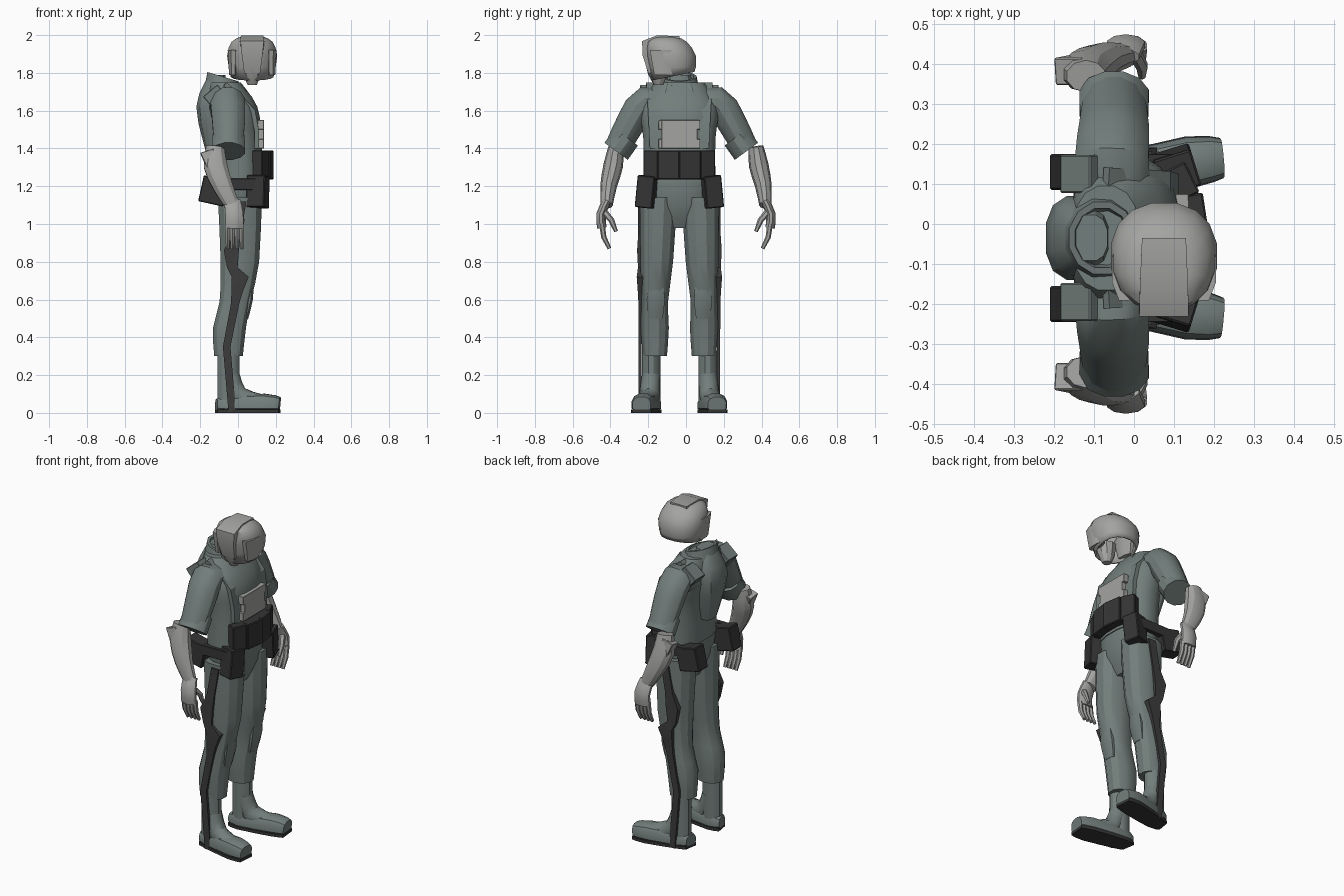
import bpy, bmesh, math
from mathutils import Vector, Matrix

cube = bpy.data.objects.get("Cube")
if cube:
    bpy.data.objects.remove(cube)

BODY = -0.035    # y of the body's centre plane
SLEEVE = -0.025  # y of the centre between the sleeves
HEAD = Vector((0.075, -0.08, 0))


def material(name, red, green, blue):
    mat = bpy.data.materials.new(name)
    mat.use_nodes = True
    colour = (red, green, blue, 1)
    mat.diffuse_color = colour
    shader = mat.node_tree.nodes["Principled BSDF"]
    shader.inputs["Base Color"].default_value = colour
    shader.inputs["Roughness"].default_value = 0.8
    return mat


CLOTH = material("grey green cloth", 0.17, 0.21, 0.2)
LIGHT = material("light grey", 0.37, 0.37, 0.36)
DARK = material("dark gear", 0.035, 0.035, 0.035)
STRAP = material("strap grey", 0.045, 0.045, 0.045)


def finish(name, bm, mat):
    bmesh.ops.recalc_face_normals(bm, faces=bm.faces)
    mesh = bpy.data.meshes.new(name)
    bm.to_mesh(mesh)
    bm.free()
    obj = bpy.data.objects.new(name, mesh)
    bpy.context.collection.objects.link(obj)
    mesh.materials.append(mat)
    bpy.ops.object.select_all(action="DESELECT")
    obj.select_set(True)
    bpy.context.view_layer.objects.active = obj
    bpy.ops.object.shade_smooth_by_angle(angle=math.radians(32))
    return obj


def spline(rows, steps):
    """Pass a smooth curve through rows of x, y, z, radius."""
    result = []
    for i in range(len(rows) - 1):
        before, a, b = rows[max(i - 1, 0)], rows[i], rows[i + 1]
        after = rows[min(i + 2, len(rows) - 1)]
        for k in range(steps):
            t = k / steps
            bend = (b - before) * (t * (1 - t) ** 2) - (after - a) * (t * t * (1 - t))
            result.append(a + (b - a) * (t * t * (3 - 2 * t)) + bend / 2)
    return result + [rows[-1]]


def tube(name, mat, rows, side=1, centre=BODY, wide=1.0, sides=12, steps=1,
         level=False, power=1.0, open_start=False, floor=-1, ceiling=3):
    """Loft rings along rows of x, y offset, z, radius; four sides make a bar."""
    rows = spline([Vector((x, centre + side * y, z, r)) for x, y, z, r in rows], steps)
    spots = [row.to_3d() for row in rows]
    corner = math.sqrt(2) if sides == 4 else 1
    bm = bmesh.new()
    rings = []
    for i, spot in enumerate(spots):
        along = (spots[min(i + 1, len(spots) - 1)] - spots[max(i - 1, 0)]).normalized()
        if level:
            along = Vector((0, 0, 1))
        base = Vector((0, 0, 1)) if abs(along.x) > 0.75 else Vector((1, 0, 0))
        u = (base - along * base.dot(along)).normalized()
        v = along.cross(u) * wide
        ring = []
        for j in range(sides):
            angle = math.tau * (j + 0.5) / sides
            c, s = (math.copysign(abs(f(angle)) ** power, f(angle)) for f in (math.cos, math.sin))
            co = spot + (u * c + v * s) * rows[i].w * corner
            co.z = min(max(co.z, floor), ceiling)
            ring.append(bm.verts.new(co))
        rings.append(ring)
    for low, high in zip(rings, rings[1:]):
        for j in range(sides):
            k = (j + 1) % sides
            bm.faces.new((low[j], low[k], high[k], high[j]))
    bm.faces.new(rings[-1])
    if not open_start:
        bm.faces.new(rings[0])
    return finish(name, bm, mat)


def box(name, mat, place, size, roll=0, pitch=0, turn=0, taper=1.0):
    bm = bmesh.new()
    bmesh.ops.create_cube(bm, size=1)
    for vert in bm.verts:
        if vert.co.z < 0:
            vert.co.xy *= taper
    bmesh.ops.scale(bm, vec=size, verts=bm.verts)
    bmesh.ops.bevel(bm, geom=bm.edges[:], offset=min(size) / 20, segments=1, affect="EDGES")
    matrix = Matrix.Translation(place)
    for angle, axis in ((turn, "Z"), (pitch, "Y"), (roll, "X")):
        matrix = matrix @ Matrix.Rotation(angle, 4, axis)
    bmesh.ops.transform(bm, matrix=matrix, verts=bm.verts)
    return finish(name, bm, mat)


# Shirt, collar, back bulge and trouser seat
tube("shirt", CLOTH, [(0.01, 0, 1.22, 0.125), (0, 0, 1.45, 0.125), (-0.03, 0, 1.62, 0.135), (-0.07, 0, 1.75, 0.085)],
     wide=1.55, sides=16, steps=3, level=True, power=0.85)
collar = tube("collar", CLOTH, [(-0.08, 0, 1.7, 0.1), (-0.08, 0, 1.78, 0.085), (-0.08, 0, 1.78, 0.07),
                                (-0.08, 0, 1.74, 0.06)], wide=1.1, level=True)
for vert in collar.data.vertices:
    vert.co.z -= (vert.co.x + 0.08) * 0.3
tube("back_pack", CLOTH, [(-0.125, 0, 1.36, 0.04), (-0.14, 0, 1.62, 0.083), (-0.11, 0, 1.79, 0.045)],
     wide=1.3, steps=3, level=True, power=0.8)
tube("trouser_seat", CLOTH, [(0.01, 0, 0.98, 0.06), (0.01, 0, 1.1, 0.11), (0.01, 0, 1.25, 0.12)],
     wide=1.6, sides=16, steps=2, level=True, power=0.85)

# Chest plate with notched sides
box("chest_plate", LIGHT, (0.12, BODY, 1.475), (0.035, 0.19, 0.15))
for step in (-1, 1):
    box("chest_plate_edge", LIGHT, (0.12, BODY, 1.475 + step * 0.05), (0.034, 0.22, 0.05))

# Belt pouches set around the curve of the waist
for turn in (-0.9, -0.3, 0.3, 0.9):
    place = (0.14 * math.cos(turn * 0.8), BODY + 0.17 * math.sin(turn), 1.313)
    box("belt_pouch", DARK, place, (0.09, 0.13 - abs(turn) / 20, 0.153), turn=turn / 2)

for s, prefix in ((1, "left_"), (-1, "right_")):
    # Shoulder pad, vest strap and lapel
    box(prefix + "shoulder_pad", CLOTH, (-0.125, BODY + s * 0.16, 1.68), (0.1, 0.095, 0.07), pitch=-0.7)
    tube(prefix + "vest_strap", CLOTH, [(-0.07, 0.15, 1.74, 0.012), (0.08, 0.14, 1.6, 0.012), (0.1, 0.13, 1.4, 0.012)],
         side=s, wide=2.2, sides=4, steps=2)
    box(prefix + "lapel", CLOTH, (0.045, BODY + s * 0.055, 1.69), (0.02, 0.06, 0.1),
        roll=s * 0.4, pitch=-0.6, taper=0.4)

    # Sleeve with rolled cuff
    tube(prefix + "sleeve", CLOTH, [(-0.055, 0.08, 1.62, 0.1), (-0.055, 0.19, 1.645, 0.095),
                                    (-0.05, 0.26, 1.55, 0.09), (-0.05, 0.34, 1.4, 0.078)],
         side=s, centre=SLEEVE, wide=0.9, steps=2)
    tube(prefix + "cuff", CLOTH, [(-0.05, 0.29, 1.46, 0.088), (-0.05, 0.345, 1.385, 0.09)],
         side=s, centre=SLEEVE, wide=0.88)

    # Forearm, elbow guard and gloved hand
    tube(prefix + "forearm", LIGHT, [(-0.12, 0.37, 1.41, 0.05), (-0.12, 0.385, 1.31, 0.065), (-0.08, 0.41, 1.2, 0.055),
                                     (-0.03, 0.42, 1.1, 0.04)],
         side=s, centre=0, wide=0.8, sides=10, steps=2)
    box(prefix + "elbow_guard", LIGHT, (-0.15, s * 0.39, 1.34), (0.075, 0.07, 0.09), roll=s * 0.2, pitch=-0.3, taper=0.7)
    tube(prefix + "palm", LIGHT, [(-0.03, 0.42, 1.12, 0.045), (-0.02, 0.45, 1.05, 0.05), (-0.02, 0.445, 0.98, 0.05)],
         side=s, centre=0, wide=0.5, sides=10, steps=2)
    for finger in range(4):
        x = finger / 40 - 0.055
        tube(prefix + "finger", LIGHT, [(x, 0.445, 1, 0.015), (x, 0.435, 0.93, 0.014), (x, 0.405, 0.87, 0.01)],
             side=s, centre=0, sides=6)
    tube(prefix + "thumb", LIGHT, [(0, 0.43, 1.06, 0.018), (0.02, 0.395, 1.02, 0.016), (0.02, 0.37, 0.96, 0.01)],
         side=s, centre=0, sides=6)

    # Trouser leg and knee patch
    tube(prefix + "trouser_leg", CLOTH, [(0.01, 0.11, 1.14, 0.12), (0.01, 0.12, 0.8, 0.105), (-0.015, 0.13, 0.59, 0.085),
                                         (-0.045, 0.13, 0.45, 0.09), (-0.05, 0.13, 0.3, 0.078)],
         side=s, wide=0.85, steps=2, level=True, power=0.9)
    tube(prefix + "knee_patch", CLOTH, [(0.07, 0.125, 0.7, 0.015), (0.06, 0.125, 0.6, 0.02), (0.04, 0.125, 0.5, 0.015)],
         side=s, wide=2.6, sides=8, steps=2)

    # Boot and sole
    tube(prefix + "boot_shaft", CLOTH, [(-0.05, 0.15, 0.33, 0.06), (-0.05, 0.15, 0.05, 0.06)],
         side=s, wide=0.85, level=True)
    tube(prefix + "boot_instep", CLOTH, [(-0.04, 0.15, 0.2, 0.05), (0, 0.16, 0.09, 0.055), (0.12, 0.185, 0.05, 0.05)],
         side=s, steps=2)
    foot = [(-0.115, 0.15, 0.04, 0.035), (-0.06, 0.15, 0.04, 0.05), (0.14, 0.19, 0.045, 0.058), (0.22, 0.2, 0.04, 0.045)]
    tube(prefix + "boot_foot", CLOTH, foot, side=s, wide=1.1, steps=2, power=0.75, floor=0.015)
    tube(prefix + "sole", DARK, [(x, y, 0.01, r) for x, y, z, r in foot],
         side=s, wide=1.15, steps=2, power=0.75, floor=0, ceiling=0.018)

    # Leg strap, hip band and hip pouches
    strap = [(0.02, 1.12, 0.025), (-0.01, 0.95, 0.025), (-0.035, 0.86, 0.04), (-0.03, 0.77, 0.028), (0.012, 0.72, 0.045),
             (-0.005, 0.64, 0.03), (-0.015, 0.58, 0.022), (-0.06, 0.35, 0.02), (-0.03, 0, 0.02)]
    tube(prefix + "leg_strap", STRAP, [(x, 0.208, z, r) for x, z, r in strap], side=s, wide=0.4, sides=4, level=True)
    box(prefix + "front_pouch", DARK, (0.105, BODY + s * 0.17, 1.17), (0.1, 0.095, 0.17), roll=s * 0.1, turn=s * 0.3)
    box(prefix + "hip_band", DARK, (0, BODY + s * 0.195, 1.21), (0.2, 0.03, 0.06))
    box(prefix + "rear_pouch", DARK, (-0.13, BODY + s * 0.165, 1.175), (0.135, 0.09, 0.14), pitch=0.22)

    # Helmet cheek
    x = HEAD.x + s * 0.1
    tube("helmet_cheek", LIGHT, [(x, -0.035, 1.92, 0.032), (x, -0.03, 1.79, 0.024)],
         centre=HEAD.y, wide=2.6, sides=8, level=True)

# Helmet shell, open below, its rim dropping toward the face
shell = tube("helmet_shell", LIGHT, [(HEAD.x, 0.012, 1.78, 0.115), (HEAD.x, 0, 1.89, 0.135),
                                     (HEAD.x, -0.025, 1.965, 0.11), (HEAD.x, -0.03, 1.99, 0.065)],
             centre=HEAD.y, sides=16, steps=2, level=True, power=0.9, open_start=True)
for vert in shell.data.vertices:
    if vert.co.z < 1.8:
        vert.co.z += (vert.co.y - HEAD.y) / 5
wall = shell.modifiers.new("wall", "SOLIDIFY")
wall.thickness = 0.012
wall.offset = -1

# Crest from crown to face, and chin guard
tube("helmet_crest", LIGHT, [(HEAD.x, 0.045, 1.975, 0.055), (HEAD.x, -0.07, 1.978, 0.06), (HEAD.x, -0.135, 1.955, 0.062),
                             (HEAD.x, -0.132, 1.9, 0.055), (HEAD.x, -0.105, 1.8, 0.042)],
     centre=HEAD.y, wide=0.35, sides=4)
tube("chin_guard", LIGHT, [(HEAD.x, -0.075, 1.85, 0.06), (HEAD.x, -0.07, 1.79, 0.05), (HEAD.x, -0.065, 1.735, 0.025)],
     centre=HEAD.y, sides=10, level=True)
